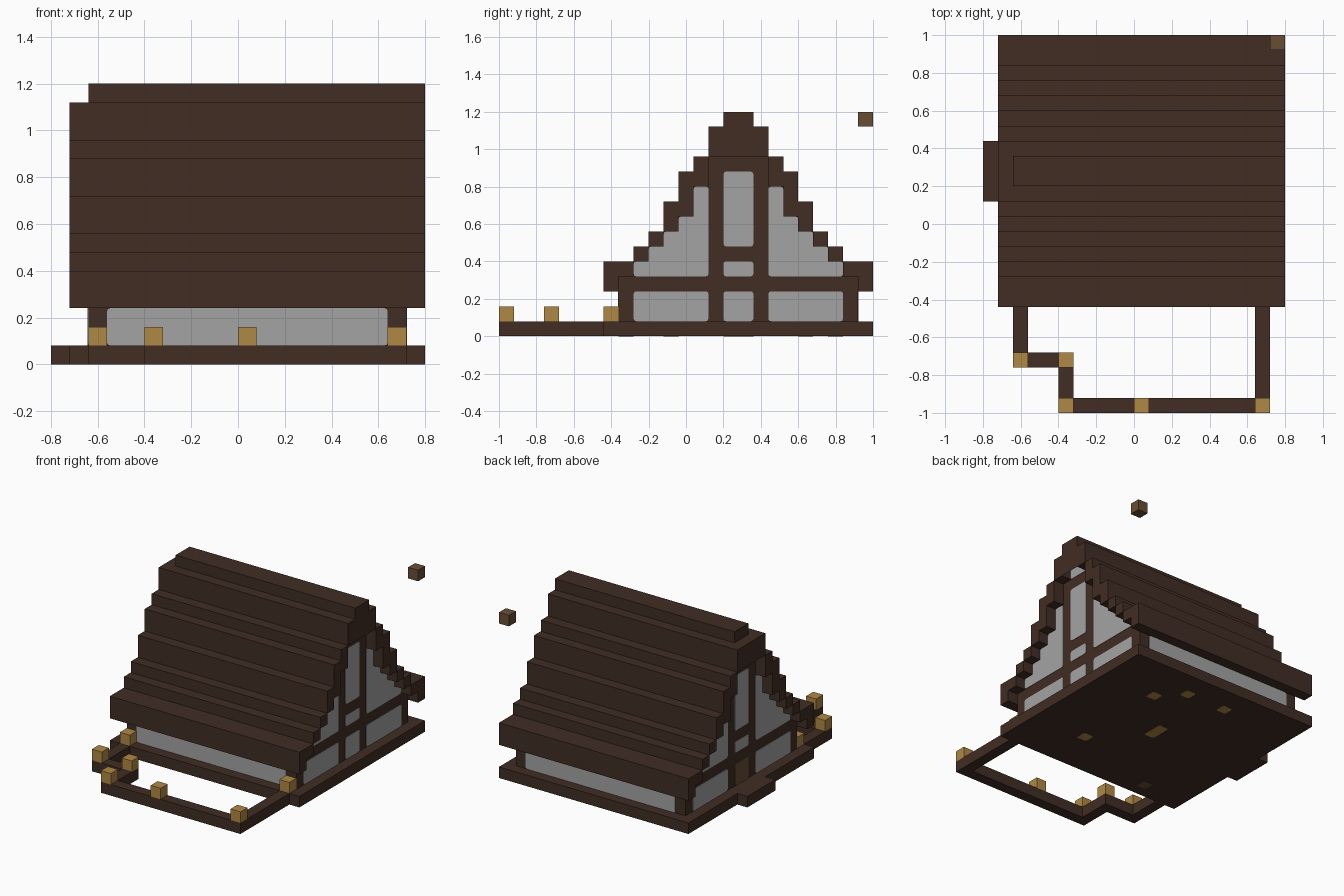
import bpy
import bmesh

cube = bpy.data.objects.get("Cube")
if cube:
    bpy.data.objects.remove(cube, do_unlink=True)

U = 0.08      # one building block
MID = 3.5     # ridge line position along y, in blocks


def material(name, rgb):
    m = bpy.data.materials.new(name)
    m.use_nodes = True
    m.diffuse_color = (*rgb, 1)
    m.node_tree.nodes["Principled BSDF"].inputs["Base Color"].default_value = (*rgb, 1)
    return m


timber = material("dark timber", (0.052, 0.026, 0.017))
plaster = material("grey plaster", (0.37, 0.37, 0.37))
lamp = material("lamp gold", (0.434, 0.25, 0.058))
wood = material("light wood", (0.138, 0.076, 0.034))

# Each axis maps profile coordinates (a, b) and depth d to block space
AXES = {
    "x": lambda a, b, d: (d, a + MID, b),
    "y": lambda a, b, d: (a, d, b),
    "z": lambda a, b, d: (a, b, d),
}


def prism(name, points, axis, lo, hi, mat, rounding=0):
    """Extrude a profile along an axis, optionally rounding its corners."""
    place = AXES[axis]
    bm = bmesh.new()
    face = bm.faces.new([bm.verts.new(place(a, b, lo)) for a, b in points])
    if rounding:
        bmesh.ops.bevel(bm, geom=bm.verts[:], offset=rounding, segments=2,
                        profile=0.5, affect="VERTICES")
        face = bm.faces[:][0]
    out = bmesh.ops.extrude_face_region(bm, geom=bm.faces[:])
    shift = [p - q for p, q in zip(place(0, 0, hi), place(0, 0, lo))]
    bmesh.ops.translate(bm, vec=shift,
                        verts=[v for v in out["geom"] if isinstance(v, bmesh.types.BMVert)])
    bmesh.ops.recalc_face_normals(bm, faces=bm.faces)
    bmesh.ops.scale(bm, vec=(U, U, U), verts=bm.verts)
    mesh = bpy.data.meshes.new(name)
    bm.to_mesh(mesh)
    bm.free()
    mesh.materials.append(mat)
    obj = bpy.data.objects.new(name, mesh)
    bpy.context.collection.objects.link(obj)
    return obj


def rect(a0, a1, b0, b1):
    return [(a0, b0), (a1, b0), (a1, b1), (a0, b1)]


def box(name, x0, x1, y0, y1, z0, z1, mat):
    return prism(name, rect(x0, x1, y0, y1), "z", z0, z1, mat)


def stairs(widths, z):
    """Right-hand stepped edge, bottom to top, for one half-width per level."""
    pts = []
    for i, w in enumerate(widths):
        for p in ((w, z + i), (w, z + i + 1)):
            if len(pts) > 1 and pts[-1][0] == pts[-2][0] == p[0]:
                pts.pop()
            if not pts or pts[-1] != p:
                pts.append(p)
    return pts


def mirrored(pts):
    return [(-a, b) for a, b in reversed(pts)]


# Ground slab and door step
box("ground_slab", -9, 10, -5.5, 12.5, 0, 1, timber)
box("door_step", -10, -9, 1.5, 5.5, 0, 1, timber)

# Stepped roof shell with overhanging ends, and ridge cap
outer = [9, 9, 7, 6, 5, 5, 4, 4, 3, 2, 2]
inner = [8, 7, 6, 5, 4, 3, 3, 2, 2, 1]
out_edge = stairs(outer, 3)
in_edge = stairs(inner, 3)
prism("roof", out_edge + mirrored(out_edge) + mirrored(in_edge)[::-1] + in_edge[::-1],
      "x", -9, 10, timber)
box("ridge_cap", -8, 10, MID - 1, MID + 1, 14, 15, timber)

# Timber house body filling the roof
body = stairs([8, 8] + inner, 1)
prism("house_body", body + mirrored(body), "x", -8, 9, timber)

# Plaster panels on both gables, framed by the body timber
T, R = 0.04, 0.17
upper = [(2, 4)] + stairs([7, 6, 5, 4, 3, 3], 4) + [(2, 10)]
side_panels = [("lower", rect(2, 7, 1, 3)), ("upper", upper)]
middle_panels = [rect(-1, 1, 4, 5), rect(-1, 1, 6, 11), rect(-1, 1, 12, 13)]
for side, lo, hi in (("left", 9, 9 + T), ("right", -8 - T, -8)):
    for label, pts in side_panels:
        prism(f"{side}_{label}_back_panel", pts, "x", lo, hi, plaster, R)
        prism(f"{side}_{label}_front_panel", mirrored(pts), "x", lo, hi, plaster, R)
    for i, pts in enumerate(middle_panels):
        prism(f"{side}_middle_panel_{i + 1}", pts, "x", lo, hi, plaster, R)
prism("left_bottom_middle_panel", rect(-1, 1, 1, 3), "x", 9, 9 + T, plaster, R)
prism("door", rect(-1, 1, 1, 3), "x", -8 - T, -8, wood, R)

# Long plaster panels under the eaves
prism("front_panel", rect(-7, 8, 1, 3), "y", -4.5 - T, -4.5, plaster, R)
prism("back_panel", rect(-7, 8, 1, 3), "y", 11.5, 11.5 + T, plaster, R)

# Yard border strips
border = [(-8, -7, -9.5, -5.5), (-7, -4, -9.5, -8.5), (-5, -4, -12.5, -9.5),
          (-4, 9, -12.5, -11.5), (8, 9, -11.5, -5.5)]
for i, (x0, x1, y0, y1) in enumerate(border):
    box(f"yard_border_{i + 1}", x0, x1, y0, y1, 0, 1, timber)

# Lamp blocks along the border
for i, (x, y) in enumerate([(-8, -5.5), (-8, -9.5), (-5, -9.5), (-5, -12.5),
                            (0, -12.5), (8, -12.5), (8, -5.5)]):
    box(f"yard_lamp_{i + 1}", x, x + 1, y, y + 1, 1, 2, lamp)

# Coloured inlays on the underside of the slab
for i, (x, y, length, mat) in enumerate([(4, 7.5, 1, lamp), (2, 9.5, 1, lamp),
                                         (-2, 9.5, 1, lamp), (4, -1.5, 1, lamp),
                                         (0, 2.5, 2, lamp), (-5, -4.5, 1, wood)]):
    prism(f"floor_inlay_{i + 1}", rect(x, x + 1, y, y + length), "z", -0.02, 0, mat, R)

# Loose floating block
box("floating_block", 9, 10, 11.5, 12.5, 14, 15, wood)
